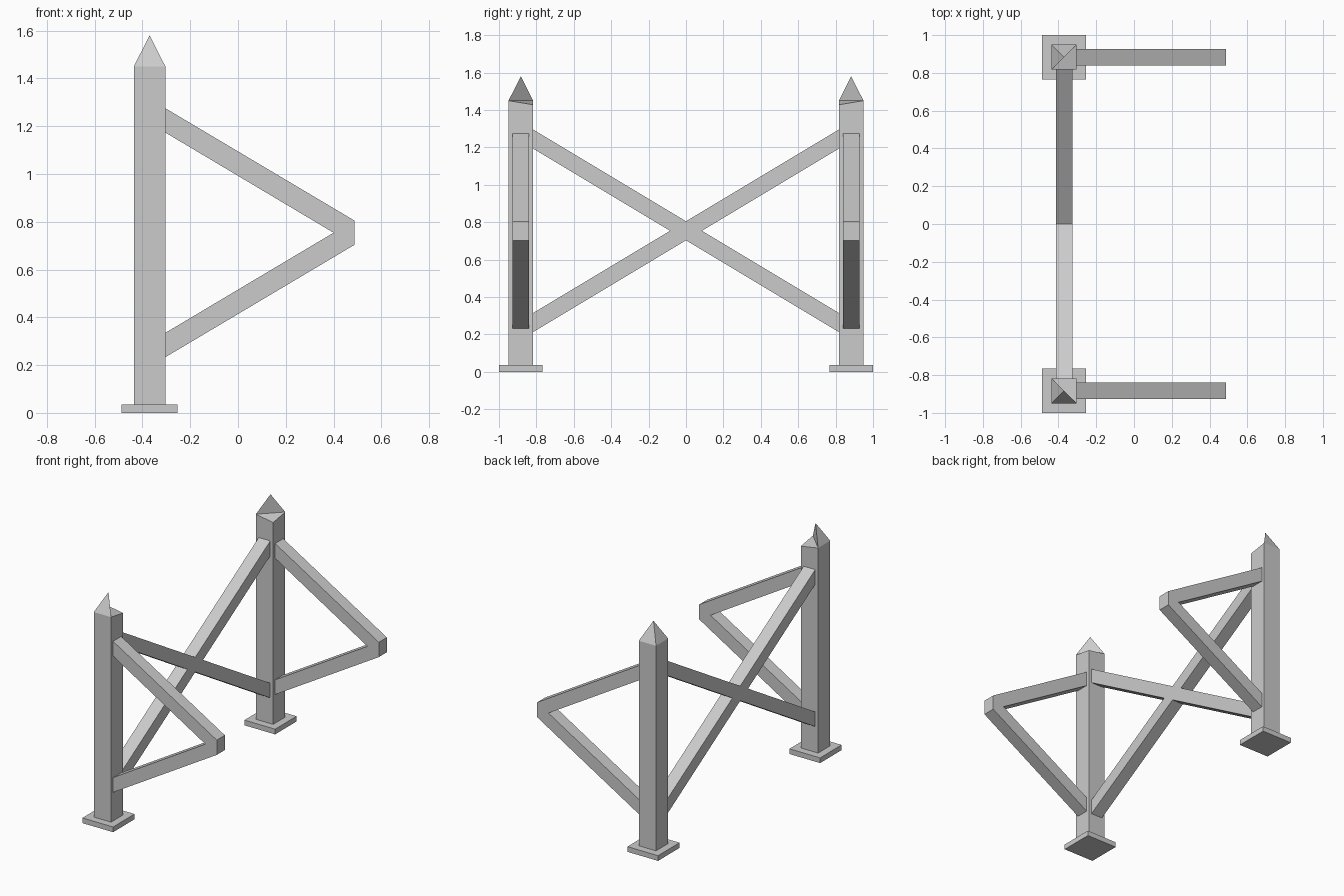
import bpy, bmesh

if "Cube" in bpy.data.objects:
    bpy.data.objects.remove(bpy.data.objects["Cube"])

CX, CY = -0.37, 0.883      # post centre (mirrored in y)
R = 0.066                  # post half width
B = 0.044                  # brace half thickness


def make(name, verts, faces):
    me = bpy.data.meshes.new(name)
    me.from_pydata(verts, [], faces)
    bm = bmesh.new()
    bm.from_mesh(me)
    bmesh.ops.recalc_face_normals(bm, faces=bm.faces)
    bm.to_mesh(me)
    bm.free()
    ob = bpy.data.objects.new(name, me)
    bpy.context.collection.objects.link(ob)
    return ob


def extrude(name, outline, place, a, b):
    """Closed prism from a 2D outline, swept from depth a to depth b."""
    n = len(outline)
    verts = [place(u, v, d) for d in (a, b) for u, v in outline]
    faces = [tuple(range(n)), tuple(range(n, 2 * n))]
    faces += [(i, (i + 1) % n, (i + 1) % n + n, i + n) for i in range(n)]
    return make(name, verts, faces)


for side, s in (("front", -1), ("back", 1)):
    y = s * CY

    # square foot plate
    r = 0.117
    extrude(side + "_foot_plate",
            [(CX - r, y - r), (CX + r, y - r), (CX + r, y + r), (CX - r, y + r)],
            lambda u, v, d: (u, v, d), 0, 0.036)

    # post with a half-pyramid tip, split along the diagonal, inner corner cut low
    yo, yi = y + s * R, y - s * R
    ring = [(CX - R, yo), (CX + R, yo), (CX + R, yi), (CX - R, yi)]
    top = [1.45, 1.45, 1.428, 1.45]
    verts = [(px, py, 0.036) for px, py in ring]
    verts += [(px, py, z) for (px, py), z in zip(ring, top)]
    verts.append((CX, y, 1.58))
    make(side + "_post", verts,
         [(0, 1, 2, 3), (0, 1, 5, 4), (1, 2, 6, 5), (2, 3, 7, 6), (3, 0, 4, 7),
          (4, 5, 8), (7, 4, 8), (5, 7, 8), (5, 6, 7)])

    # triangular side bracket
    x0 = CX + R
    extrude(side + "_bracket",
            [(x0, 1.275), (0.487, 0.805), (0.487, 0.703), (x0, 0.233),
             (x0, 0.335), (0.4, 0.754), (x0, 1.173)],
            lambda u, v, d: (u, d, v), y - B, y + B)

# crossed brace between the posts
e, zc, k, h = CY - R, 0.754, 0.6, 0.051
w = h / k
right = [(w, zc), (e, zc + k * e - h), (e, zc + k * e + h), (0, zc + h)]
left = [(-e, zc + k * e + h), (-e, zc + k * e - h), (-w, zc),
        (-e, zc - k * e + h), (-e, zc - k * e - h)]
low = [(0, zc - h), (e, zc - k * e - h), (e, zc - k * e + h)]
extrude("cross_brace", right + left + low,
        lambda u, v, d: (d, u, v), CX - B, CX + B)
